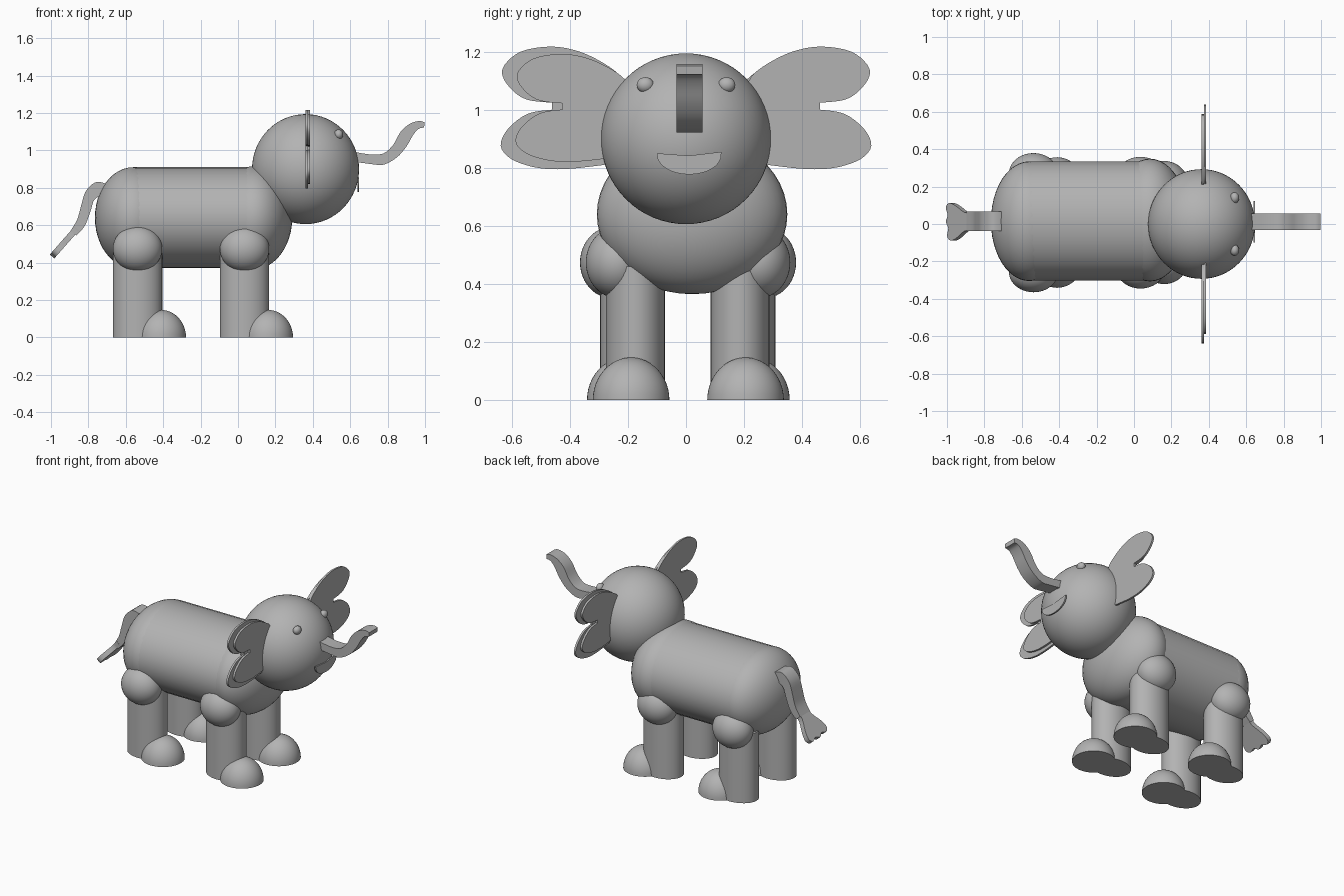
import bpy, bmesh, math
from mathutils import Vector, Matrix

old = bpy.data.objects.get("Cube")
if old:
    bpy.data.objects.remove(old, do_unlink=True)

GREY = (0.45, 0.45, 0.45, 1)
grey = bpy.data.materials.new("plain grey")
grey.use_nodes = True
grey.diffuse_color = GREY
grey.node_tree.nodes["Principled BSDF"].inputs["Base Color"].default_value = GREY


def finish(name, bm, angle=35):
    bmesh.ops.recalc_face_normals(bm, faces=bm.faces)
    mesh = bpy.data.meshes.new(name)
    bm.to_mesh(mesh)
    bm.free()
    mesh.materials.append(grey)
    obj = bpy.data.objects.new(name, mesh)
    bpy.context.collection.objects.link(obj)
    bpy.ops.object.select_all(action="DESELECT")
    obj.select_set(True)
    bpy.context.view_layer.objects.active = obj
    bpy.ops.object.shade_smooth_by_angle(angle=math.radians(angle))
    return obj


def ellipsoid(name, centre, radii, flat_base=False, segments=48):
    bm = bmesh.new()
    bmesh.ops.create_uvsphere(bm, u_segments=segments, v_segments=segments // 2, radius=1)
    if flat_base:
        cut = bmesh.ops.bisect_plane(bm, geom=bm.verts[:] + bm.edges[:] + bm.faces[:],
                                     plane_co=(0, 0, 0), plane_no=(0, 0, -1), clear_outer=True)
        bmesh.ops.holes_fill(bm, edges=[e for e in bm.edges if e.is_boundary])
    bm.transform(Matrix.Translation(centre) @ Matrix.Diagonal((*radii, 1)))
    return finish(name, bm)


def cylinder(name, centre, radii, length, along_x=False):
    bm = bmesh.new()
    bmesh.ops.create_cone(bm, cap_ends=True, segments=32, radius1=1, radius2=1, depth=length)
    if along_x:
        bm.transform(Matrix.Rotation(math.pi / 2, 4, "Y"))
        scale = (1, *radii, 1)
    else:
        scale = (*radii, 1, 1)
    bm.transform(Matrix.Translation(centre) @ Matrix.Diagonal(scale))
    return finish(name, bm)


def smooth_path(points, closed=False, steps=4):
    """Catmull-Rom curve through 2D points."""
    pts = [Vector(p) for p in points]
    n = len(pts)
    pick = (lambda i: pts[i % n]) if closed else (lambda i: pts[max(0, min(n - 1, i))])
    out = []
    for i in range(n if closed else n - 1):
        a, b, c, d = (pick(i + k) for k in (-1, 0, 1, 2))
        for s in range(steps):
            t = s / steps
            out.append(0.5 * (2 * b + (c - a) * t + (2 * a - 5 * b + 4 * c - d) * t * t
                              + (3 * b - a - 3 * c + d) * t ** 3))
    return out if closed else out + [pts[-1]]


def plate(name, outline, place, start, end):
    """Extrude a 2D outline; place(u, v, w) maps it into the model."""
    bm = bmesh.new()
    face = bm.faces.new([bm.verts.new(place(u, v, start)) for u, v in outline])
    shift = Vector(place(0, 0, end)) - Vector(place(0, 0, start))
    ext = bmesh.ops.extrude_face_region(bm, geom=[face], use_keep_orig=True)
    bmesh.ops.translate(bm, vec=shift, verts=[v for v in ext["geom"] if isinstance(v, bmesh.types.BMVert)])
    return finish(name, bm, 30)


# Body: oval barrel with a rounded chest and rump
cylinder("body", (-0.24, 0.017, 0.64), (0.318, 0.27), 0.64, along_x=True)
ellipsoid("chest", (0.085, 0.021, 0.64), (0.205, 0.328, 0.275))
ellipsoid("rump", (-0.56, 0.015, 0.64), (0.205, 0.32, 0.27))

# Legs, joints and feet
for end, x, wide in (("front", 0.035, 0), ("rear", -0.537, 0.02)):
    for side, s in (("left", 1), ("right", -1)):
        y = 0.006 + s * (0.18 + wide)
        cylinder(f"{end}_{side}_leg", (x, y, 0.23), (0.132, 0.102), 0.46)
        ellipsoid(f"{end}_{side}_joint", (x, 0.007 + s * (0.242 + wide), 0.474), (0.132, 0.11, 0.123))
        ellipsoid(f"{end}_{side}_foot", (x + 0.126, 0.008 + s * (0.197 + wide), 0),
                  (0.133, 0.132, 0.147), flat_base=True)

# Head and eyes
ellipsoid("head", (0.361, 0, 0.9), (0.286, 0.293, 0.294), segments=64)
for side, s in (("left", 1), ("right", -1)):
    ellipsoid(f"{side}_eye", (0.538, s * 0.14, 1.085), (0.024, 0.03, 0.027), segments=20)

# Mouth: thin smiling plate
mouth = [(-0.10, 0.85), (0.01, 0.842), (0.122, 0.855)]
mouth += [(0.011 + 0.111 * math.cos(a), 0.845 - 0.068 * math.sin(a))
          for a in (math.pi * k / 16 for k in range(1, 16))]
plate("mouth", mouth, lambda u, v, w: (w, u, v), 0.638, 0.647)

# Ears: two-lobed plate with a smaller one layered on it
upper = [(0.19, 1.03), (0.225, 1.114), (0.304, 1.172), (0.39, 1.207), (0.476, 1.217), (0.569, 1.2),
         (0.624, 1.155), (0.631, 1.114), (0.596, 1.065), (0.545, 1.034), (0.462, 1.024)]
lower = [(0.462, 1.0), (0.545, 0.986), (0.613, 0.934), (0.638, 0.876), (0.603, 0.831),
         (0.527, 0.803), (0.442, 0.795), (0.338, 0.803), (0.242, 0.821), (0.19, 0.87)]
ear = smooth_path(upper) + smooth_path(lower)
inner = [(u * 0.92, 1.007 + (v - 1.007) * 0.88) for u, v in ear]
for side, s, big, small in (("left", 1, 0.373, 0.36), ("right", -1, 0.36, 0.373)):
    for name, shape, x in (("ear", ear, big), ("ear_layer", inner, small)):
        plate(f"{side}_{name}", shape, lambda u, v, w, s=s: (w, s * u, v), x, x + 0.013)

# Trunk: flat-sided ribbon curling upward
trunk_top = [(0.58, 1.0), (0.66, 0.985), (0.72, 0.978), (0.78, 0.985), (0.83, 1.03),
             (0.87, 1.1), (0.92, 1.143), (0.97, 1.157), (0.998, 1.15)]
trunk_under = [(0.995, 1.122), (0.965, 1.115), (0.935, 1.08), (0.9, 1.02), (0.85, 0.963),
               (0.78, 0.924), (0.72, 0.926), (0.58, 0.945)]
plate("trunk", smooth_path(trunk_top) + smooth_path(trunk_under),
      lambda u, v, w: (u, w, v), -0.033, 0.057)

# Tail: ribbon ending in a flared scalloped tuft
tail_outer = [(-0.67, 0.8), (-0.715, 0.825), (-0.765, 0.828), (-0.815, 0.78),
              (-0.84, 0.7), (-0.86, 0.63), (-0.895, 0.57)]
tail_inner = [(-0.865, 0.545), (-0.82, 0.595), (-0.79, 0.67), (-0.765, 0.74), (-0.7, 0.77)]
plate("tail", smooth_path(tail_outer) + smooth_path(tail_inner),
      lambda u, v, w: (u, w, v), -0.037, 0.068)

tuft = [(0, -0.05), (0.05, -0.05), (0.12, -0.09), (0.165, -0.1), (0.19, -0.075), (0.18, -0.035),
        (0.2, 0), (0.185, 0.035), (0.2, 0.075), (0.175, 0.1), (0.12, 0.085), (0.05, 0.05), (0, 0.05)]
along = Vector((-0.66, 0, -0.75)).normalized()
across = Vector((0, 1, 0))
normal = along.cross(across)
root = Vector((-0.862, 0.012, 0.583))
plate("tail_tuft", smooth_path(tuft, steps=3),
      lambda u, v, w: root + along * u + across * v + normal * w, -0.016, 0.016)
